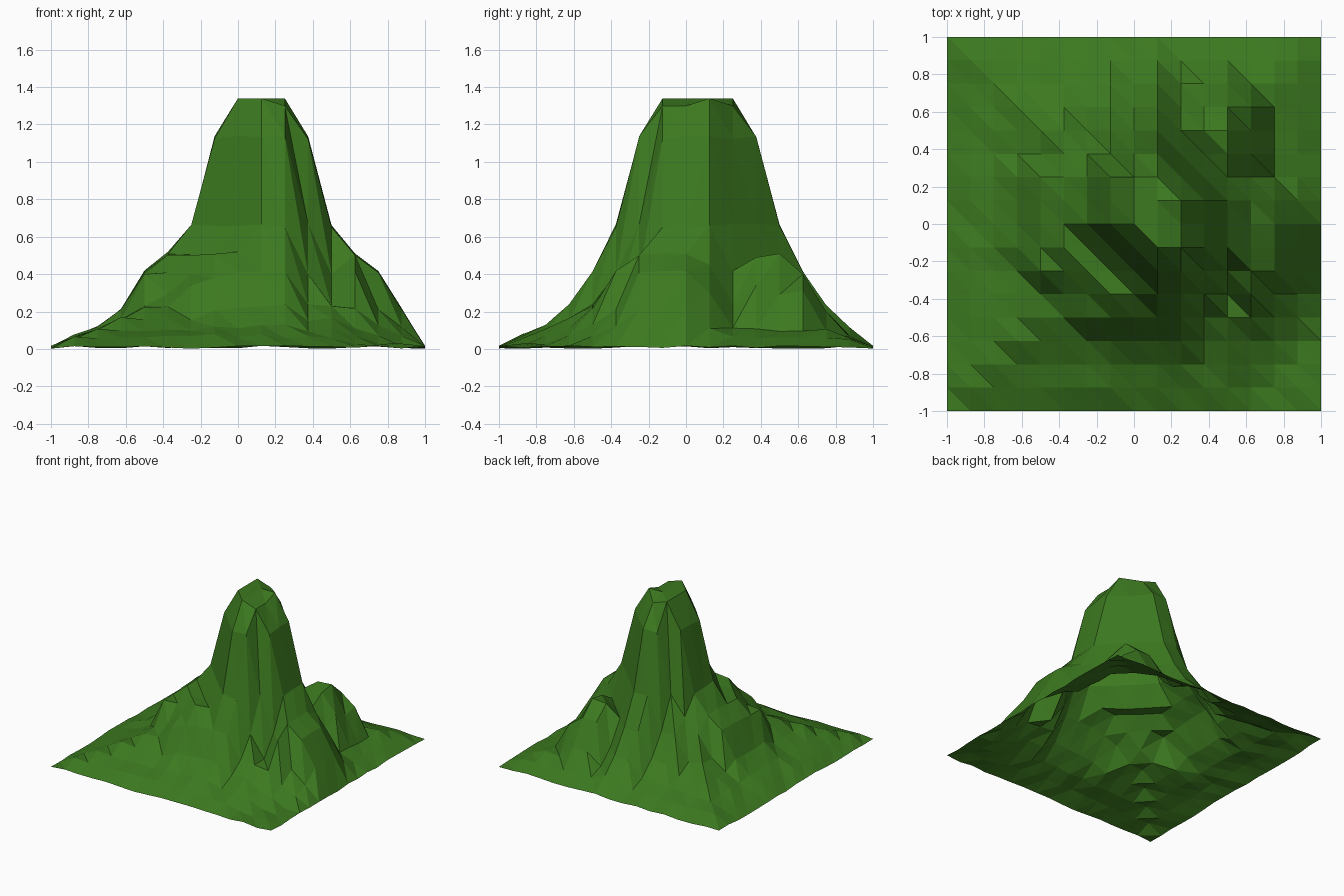
import bpy, bmesh, random

if "Cube" in bpy.data.objects:
    bpy.data.objects.remove(bpy.data.objects["Cube"])

random.seed(4)
N = 8            # grid cells from centre to border
STEP = 1 / N

# Plateau vertices of the main peak, and the seeds of the lower shoulders (grid units)
PEAK = [(x, y) for x in range(0, 3) for y in range(-1, 3) if 0 <= x + y <= 3]
SHOULDERS = [(-3, 0), (-2, -1), (-1, -2), (0, -3),             # south-west shelf
             (-3, -1), (-2, -2), (-1, -3),
             (-3, 1), (-3, 2), (-2, 3),                        # north-west shelf
             (5, 0), (5, -1), (5, -2)]                         # east spur

# Single vertices: lower rim of the plateau, north-east hill, south-west ledge
SPOTS = {(1, 2): 1.30, (2, 0): 1.30, (2, -1): 1.30,
         (3, 4): 0.50, (4, 4): 0.51, (4, 3): 0.49, (4, 5): 0.40, (3, 5): 0.40,
         (5, 3): 0.34, (5, 4): 0.29, (5, 5): 0.31, (4, 6): 0.20, (3, 6): 0.20,
         (5, 1): 0.45, (6, 1): 0.30,
         (-4, -2): 0.40, (-2, -4): 0.34, (-1, -4): 0.38}

# Height by steps away from each feature
PEAK_FALL = [1.34, 1.13, 0.66, 0.41, 0.23, 0.12, 0.07, 0.01]
SHOULDER_FALL = [0.51, 0.41, 0.21, 0.12, 0.07, 0.01]
BASE_RISE = [0.01, 0.06, 0.10, 0.16, 0.23, 0.30]


def fall(table, seeds, x, y):
    d = min(abs(x - a) + abs(y - b) for a, b in seeds)
    return table[min(d, len(table) - 1)]


def height(x, y):
    if (x, y) in SPOTS:
        return SPOTS[x, y]
    border = min(N - abs(x), N - abs(y))
    if border == 0:
        return random.uniform(0.0, 0.018)
    base = BASE_RISE[min(border, len(BASE_RISE) - 1)]
    if x >= 5 and y <= -5:            # flat south-east corner
        base *= 0.35
    z = max(base, fall(PEAK_FALL, PEAK, x, y), fall(SHOULDER_FALL, SHOULDERS, x, y))
    return z if z > 1.2 else z + random.uniform(-0.01, 0.01)


# Terrain sheet, every cell split along the same diagonal
bm = bmesh.new()
span = range(-N, N + 1)
v = {(x, y): bm.verts.new((x * STEP, y * STEP, height(x, y))) for x in span for y in span}
for x in range(-N, N):
    for y in range(-N, N):
        a, b, c, d = v[x, y], v[x + 1, y], v[x + 1, y + 1], v[x, y + 1]
        bm.faces.new((a, b, d))
        bm.faces.new((b, c, d))

mesh = bpy.data.meshes.new("mountain")
bm.to_mesh(mesh)
bm.free()
mountain = bpy.data.objects.new("mountain", mesh)
bpy.context.collection.objects.link(mountain)

# Grass colour
grass = bpy.data.materials.new("grass green")
grass.diffuse_color = (0.045, 0.192, 0.014, 1)
grass.use_nodes = True
grass.node_tree.nodes["Principled BSDF"].inputs["Base Color"].default_value = grass.diffuse_color
mesh.materials.append(grass)
